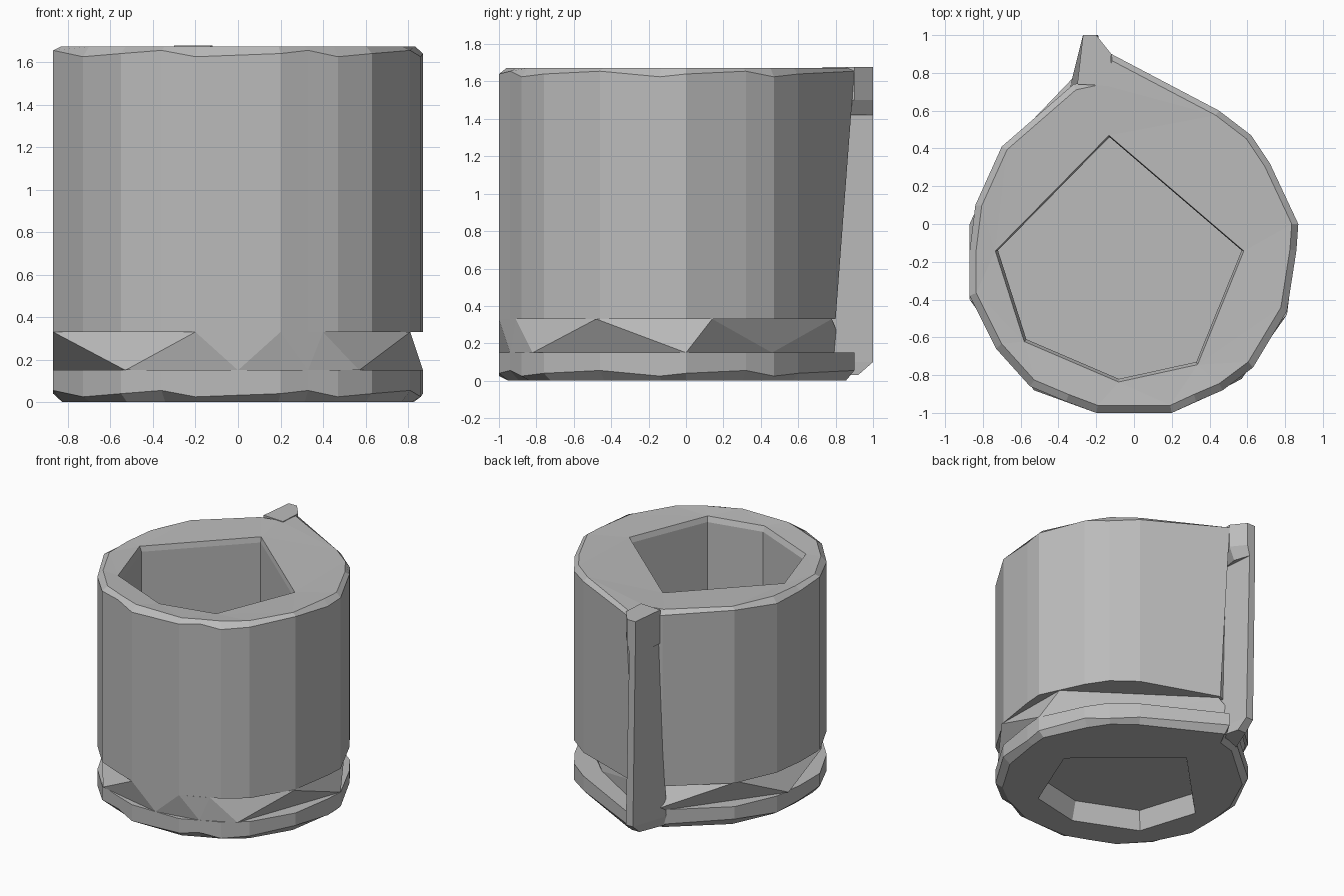
import bpy, bmesh

cube = bpy.data.objects.get("Cube")
if cube:
    bpy.data.objects.remove(cube)

# One plain material
grey = bpy.data.materials.new("plain grey")
grey.use_nodes = True
COLOUR = (0.5, 0.5, 0.5, 1)
grey.diffuse_color = COLOUR
grey.node_tree.nodes["Principled BSDF"].inputs["Base Color"].default_value = COLOUR

# Plan outlines, counter-clockwise from the front
OUTER = [(-.2, -1), (.2, -1), (.33, -.94), (.47, -.88), (.63, -.76), (.81, -.46), (.86, -.14),
         (.87, 0), (.72, .32), (.62, .47), (.45, .6), (-.12, .9), (-.18, .77), (-.32, .74),
         (-.7, .41), (-.84, .1), (-.87, -.14), (-.87, -.38), (-.73, -.66), (-.55, -.86), (-.36, -.94)]
OPENING = [(-.08, -.82), (.33, -.73), (.57, -.14), (-.13, .46), (-.72, -.14), (-.57, -.61)]


def ring(points, z, scale=1.0, wobble=0.0):
    """Lift a plan outline to a height, with alternate corners moved up and down."""
    return [(x * scale, y * scale, z + wobble * (i % 3 - 1)) for i, (x, y) in enumerate(points)]


def finish(name, bm):
    bmesh.ops.recalc_face_normals(bm, faces=bm.faces)
    mesh = bpy.data.meshes.new(name)
    bm.to_mesh(mesh)
    bm.free()
    mesh.materials.append(grey)
    obj = bpy.data.objects.new(name, mesh)
    bpy.context.collection.objects.link(obj)
    return obj


def shell(name, rings):
    """Join rings in order and cap both ends; unequal rings get a flat filled collar."""
    bm = bmesh.new()
    loops = [[bm.verts.new(p) for p in r] for r in rings]
    for a, b in zip(loops, loops[1:]):
        n = len(a)
        if n == len(b):
            for i in range(n):
                j = (i + 1) % n
                bm.faces.new((a[i], a[j], b[j], b[i]))
        else:
            edges = []
            for loop in (a, b):
                for i, v in enumerate(loop):
                    w = loop[(i + 1) % len(loop)]
                    edges.append(bm.edges.get((v, w)) or bm.edges.new((v, w)))
            bmesh.ops.triangle_fill(bm, edges=edges, use_beauty=True)
    bm.faces.new(loops[0])
    bm.faces.new(loops[-1])
    return finish(name, bm)


# Cup wall, leaning in at the back foot, with bevelled rim and hollow inside
foot = [(x, y - .1) if (x, y) == (-.12, .9) else (x, y) for x, y in OUTER]
shell("cup_body", [
    ring(foot, .33),
    ring(OUTER, 1.64, wobble=.015),
    ring(OUTER, 1.672, .96),
    ring(OPENING, 1.66, 1.02),
    ring(OPENING, 1.62),
    ring(OPENING, .35),
])

# Base disc with a shallow recess underneath
base_plan = [(x, max(y, .78) if -.2 < x < -.1 and y > 0 else y) for x, y in OUTER]
shell("base", [
    ring(base_plan, .15),
    ring(base_plan, .04, wobble=.015),
    ring(base_plan, 0, .95),
    ring(OPENING, 0, .93),
    ring(OPENING, .14, .88),
])

# Zigzag collar between base and wall
upper = [(-.2, -1), (.2, -1), (.4, -.91), (.81, -.48), (.8, .14), (-.12, .78), (-.7, .38), (-.87, -.4)]
lower = [(0, -1), (.33, -.94), (.57, -.82), (.87, 0), (.39, .46), (-.25, .85), (-.87, 0), (-.53, -.88)]
bm = bmesh.new()
top = [bm.verts.new((x, y, .33)) for x, y in upper]
low = [bm.verts.new((x, y, .15)) for x, y in lower]
for i in range(len(top)):
    j = (i + 1) % len(top)
    bm.faces.new((top[i], low[i], top[j]))
    bm.faces.new((low[i], low[j], top[j]))
bm.faces.new(top)
bm.faces.new(low)
finish("collar", bm)

# Back fin: a head at the rim and a tapering strip running down to the base
head = [(-.3, .74), (-.13, .73), (-.12, .9), (-.2, 1), (-.27, 1)]
neck = [(-.3, .74), (-.2, .74), (-.18, .88), (-.22, 1), (-.27, 1)]
shell("fin_head", [ring(neck, 1.42), ring(head, 1.5), ring(head, 1.677)])
strip_top = [(-.29, .74), (-.2, .74), (-.22, 1), (-.27, 1)]
strip_low = [(-.34, .72), (-.14, .72), (-.19, 1), (-.25, 1)]
strip_tip = [(-.33, .72), (-.13, .72), (-.18, .92), (-.25, .92)]
shell("fin_strip", [ring(strip_top, 1.45), ring(strip_low, .1), ring(strip_tip, .03)])
